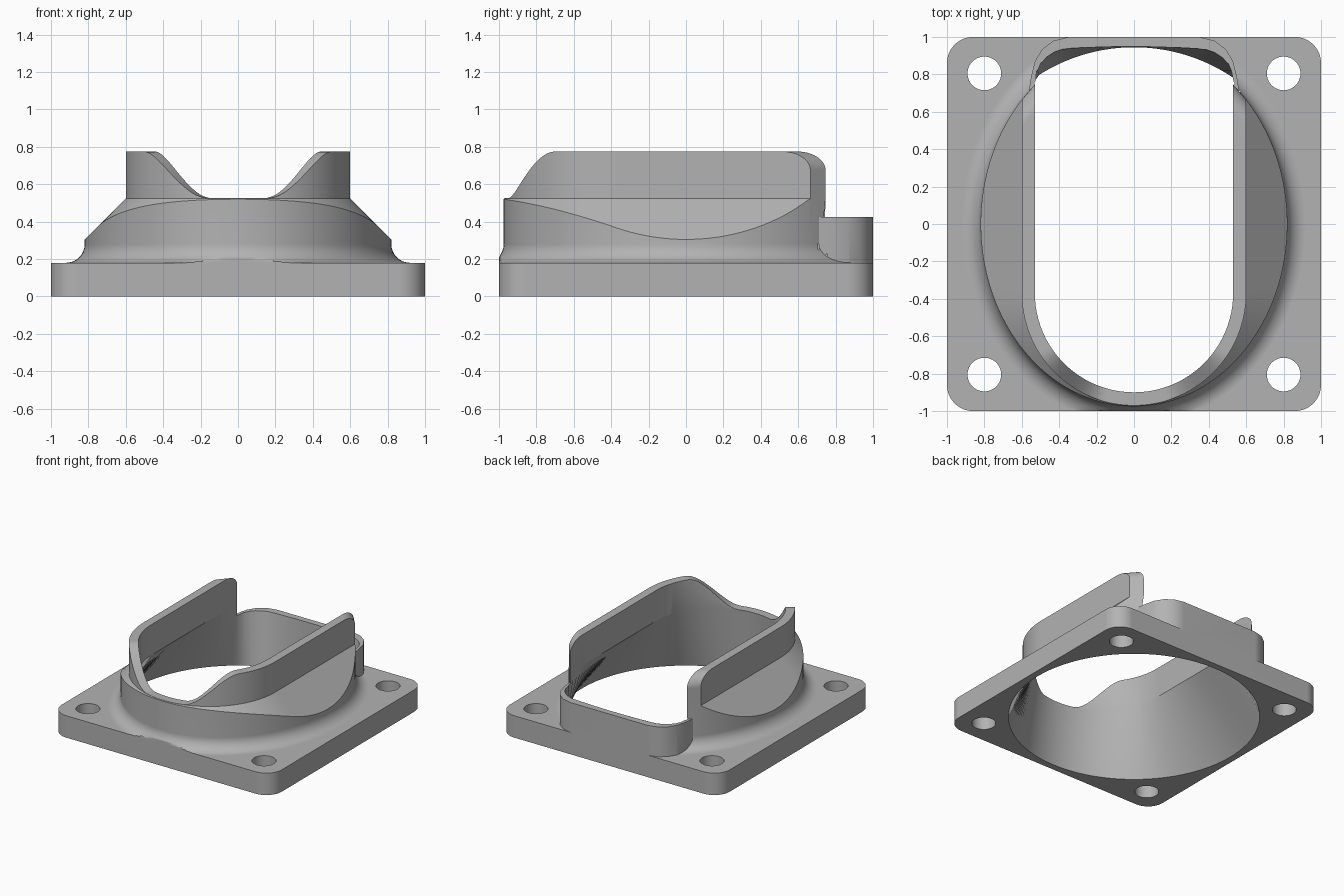
import bpy, bmesh
from math import sin, cos, pi, hypot

if "Cube" in bpy.data.objects:
    bpy.data.objects.remove(bpy.data.objects["Cube"])

N = 144                      # points round each ring
A, B = 0.82, 0.975           # half axes of the oval collar
RIM, FIN, TOP = 0.525, 0.775, 0.18
LIP = 0.425
CY = -0.37                   # centre of the rounded front of the throat

grey = bpy.data.materials.new("matte grey")
grey.use_nodes = True
grey.diffuse_color = (0.45, 0.45, 0.45, 1)
grey.node_tree.nodes["Principled BSDF"].inputs["Base Color"].default_value = grey.diffuse_color


def loft(name, rings):
    """Solid skinned through equal-length rings, closed at both ends."""
    bm = bmesh.new()
    loops = [[bm.verts.new(p) for p in ring] for ring in rings]
    for low, high in zip(loops, loops[1:]):
        for i in range(len(low)):
            j = (i + 1) % len(low)
            bm.faces.new((low[i], low[j], high[j], high[i]))
    bm.faces.new(loops[0][::-1])
    bm.faces.new(loops[-1])
    bmesh.ops.remove_doubles(bm, verts=bm.verts, dist=1e-4)
    bmesh.ops.recalc_face_normals(bm, faces=bm.faces)
    mesh = bpy.data.meshes.new(name)
    bm.to_mesh(mesh)
    bm.free()
    mesh.materials.append(grey)
    obj = bpy.data.objects.new(name, mesh)
    bpy.context.collection.objects.link(obj)
    return obj


def prism(name, outline, z0, z1):
    return loft(name, [[(x, y, z) for x, y in outline] for z in (z0, z1)])


def combine(target, tool, operation):
    """Apply a boolean and discard the helper."""
    mod = target.modifiers.new("combine", "BOOLEAN")
    mod.operation, mod.object, mod.solver = operation, tool, "EXACT"
    bpy.context.view_layer.objects.active = target
    bpy.ops.object.modifier_apply(modifier=mod.name)
    bpy.data.objects.remove(tool)


def arc(cx, cy, r, start, end, steps):
    return [(cx + r * cos(start + (end - start) * i / steps),
             cy + r * sin(start + (end - start) * i / steps)) for i in range(steps + 1)]


def smooth(t):
    t = min(1, max(0, t))
    return t * t * (3 - 2 * t)


angles = [2 * pi * i / N for i in range(N)]

# base plate with rounded corners
outline = []
for k, (sx, sy) in enumerate([(1, 1), (-1, 1), (-1, -1), (1, -1)]):
    outline += arc(0.86 * sx, 0.86 * sy, 0.14, k * pi / 2, (k + 1) * pi / 2, 12)
flange = prism("mounting_flange", outline, 0, TOP)


# oval collar: fillet, upright wall, chamfer up to the rim
def oval(grow, z):
    return [((A + grow) * cos(a), max(-1, min(1, (B + grow) * sin(a))), z) for a in angles]


def rim_point(x, y):
    """Nearest rim point and its distance outside the rim."""
    if y < CY:
        d = hypot(x, y - CY)
        s = min(1, 0.6 / d)
        return x * s, CY + (y - CY) * s, max(0, d - 0.6)
    return max(-0.6, min(0.6, x)), y, max(0, abs(x) - 0.6)


rings = [oval(0.1, 0.1)]
for i in range(9):
    t = pi / 2 * i / 8
    rings.append(oval(0.1 * (1 - sin(t)), TOP + 0.1 * (1 - cos(t))))
wall_ring, rim_ring = [], []
for x, y, z in oval(0, 0):
    rx, ry, d = rim_point(x, y)
    wall_ring.append((x, y, RIM - d))
    rim_ring.append((rx, ry, RIM))
collar = loft("collar", rings + [wall_ring, rim_ring])

# clear the collar above the low rear lip
combine(collar, prism("rear_gap", [(-1, .75), (1, .75), (1, 1.2), (-1, 1.2)], LIP, 1), "DIFFERENCE")
combine(flange, collar, "UNION")

# rear lip
side = [(0.50, 0.55), (0.562, 0.708), (0.55, 0.79), (0.53, 0.87),
        (0.49, 0.935), (0.43, 0.98), (0.35, 1.0)]
lip = prism("rear_lip", side + [(-x, y) for x, y in reversed(side)], 0.05, LIP)
combine(flange, lip, "UNION")

# raised guard wall: two straight fins joined by a dipped front
END = 0.665
half = []                    # outer x, y, inner x, y, height
for i in range(13):
    s = 0.15 * (1 - cos(pi / 2 * i / 12))
    h = FIN - 0.1 + 0.1 * sin(pi / 2 * i / 12)
    half.append((0.6, END - s, 0.505, END - s + 0.11, h))
for i in range(1, 7):
    y = 0.515 + (CY - 0.515) * i / 6
    half.append((0.6, y, 0.505, y + 0.11 * max(0, y / END), FIN))
for i in range(1, 41):
    t = pi / 2 * (1 - i / 40)
    h = RIM + 0.001 + (FIN - RIM - 0.001) * smooth((t - 0.27) / 0.72)
    half.append((0.6 * sin(t), CY - 0.6 * cos(t), 0.505 * sin(t), CY - 0.505 * cos(t), h))
stations = half + [(-a, b, -c, d, h) for a, b, c, d, h in reversed(half[:-1])]
guard = loft("guard_wall", [[(a, b, 0.42), (a, b, h), (c, d, h), (c, d, 0.42)]
                            for a, b, c, d, h in stations])
combine(flange, guard, "UNION")


# throat: round below, narrowing to a slot with rounded ends
def in_slot(x, y):
    x = abs(x)
    if y < CY:
        return hypot(x, y - CY) < 0.53
    if x > 0.36 and y > 0.78:
        return hypot(x - 0.36, y - 0.78) < 0.17
    return x < 0.53 and y < 0.95


slot = []
for a in angles:
    low, high = 0.0, 1.5
    for _ in range(30):
        mid = (low + high) / 2
        low, high = (mid, high) if in_slot(mid * cos(a), mid * sin(a)) else (low, mid)
    slot.append((low * cos(a), low * sin(a)))
mouth = [(0.945 * cos(a), 0.945 * sin(a)) for a in angles]
throat = loft("throat", [[(x, y, z) for x, y in ring] for ring, z in
                         ((mouth, -0.1), (mouth, 0), (slot, RIM), (slot, 1.2))])
combine(flange, throat, "DIFFERENCE")

# bolt holes
for sx in (-1, 1):
    for sy in (-1, 1):
        hole = prism("bolt_hole", arc(0.8 * sx, 0.805 * sy, 0.09, 0, 2 * pi, 40)[:-1], -0.1, 0.4)
        combine(flange, hole, "DIFFERENCE")

# smooth curves, crisp edges
bpy.ops.object.select_all(action="DESELECT")
flange.select_set(True)
bpy.context.view_layer.objects.active = flange
bpy.ops.object.shade_smooth_by_angle(angle=0.45)
weighted = flange.modifiers.new("even_shading", "WEIGHTED_NORMAL")
weighted.keep_sharp = True
